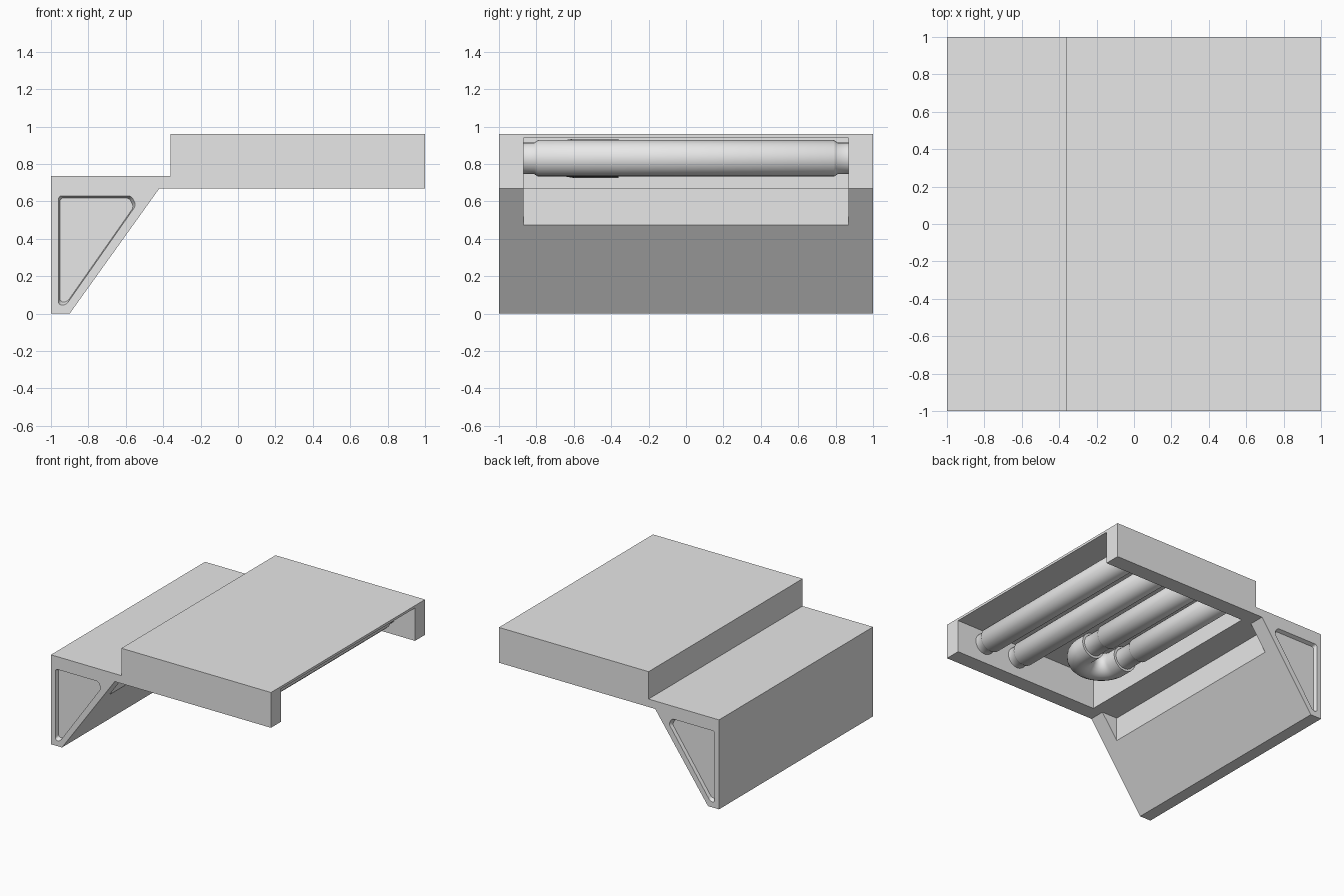
import bpy, bmesh, math
from mathutils import Vector

cube = bpy.data.objects.get("Cube")
if cube:
    bpy.data.objects.remove(cube, do_unlink=True)

grey = bpy.data.materials.new("plain_grey")
grey.use_nodes = True
grey.diffuse_color = (0.8, 0.8, 0.8, 1)
grey.node_tree.nodes["Principled BSDF"].inputs["Base Color"].default_value = (0.8, 0.8, 0.8, 1)


def prism(name, profile, y0, y1, rounding=0, end_scale=1):
    """Extrude an (x, z) profile along y, with optional rounded corners and draft."""
    bm = bmesh.new()
    face = bm.faces.new([bm.verts.new((x, y0, z)) for x, z in profile])
    if rounding:
        bmesh.ops.bevel(bm, geom=bm.verts[:], offset=rounding, segments=4,
                        affect='VERTICES', profile=0.5)
        face = bm.faces[0] if not bm.faces.ensure_lookup_table() else face
    centre = face.calc_center_median()
    out = bmesh.ops.extrude_face_region(bm, geom=[face])
    for v in [g for g in out["geom"] if isinstance(g, bmesh.types.BMVert)]:
        v.co = centre + (v.co - centre) * end_scale
        v.co.y = y1
    bmesh.ops.recalc_face_normals(bm, faces=bm.faces[:])
    mesh = bpy.data.meshes.new(name)
    bm.to_mesh(mesh)
    bm.free()
    obj = bpy.data.objects.new(name, mesh)
    mesh.materials.append(grey)
    bpy.context.collection.objects.link(obj)
    return obj


def cut(target, cutter):
    """Subtract the cutter and discard it."""
    mod = target.modifiers.new("cut", 'BOOLEAN')
    mod.operation, mod.solver, mod.object = 'DIFFERENCE', 'EXACT', cutter
    bpy.context.view_layer.objects.active = target
    bpy.ops.object.modifier_apply(modifier=mod.name)
    bpy.data.objects.remove(cutter, do_unlink=True)


def box_profile(x0, x1, z0, z1):
    return [(x0, z0), (x1, z0), (x1, z1), (x0, z1)]


def pipe(name, stations):
    """Round pipe through (x, y, radius) stations at the pipe height."""
    curve = bpy.data.curves.new(name, 'CURVE')
    curve.dimensions = '3D'
    curve.bevel_depth, curve.bevel_resolution = 1, 8
    curve.use_fill_caps = True
    spline = curve.splines.new('POLY')
    spline.points.add(len(stations) - 1)
    for p, (x, y, r) in zip(spline.points, stations):
        p.co, p.radius = (x, y, PIPE_Z, 1), r
    curve.materials.append(grey)
    obj = bpy.data.objects.new(name, curve)
    bpy.context.collection.objects.link(obj)
    bpy.ops.object.select_all(action='DESELECT')
    obj.select_set(True)
    bpy.context.view_layer.objects.active = obj
    bpy.ops.object.convert(target='MESH')
    bpy.ops.object.shade_smooth_by_angle(angle=math.radians(35))


# Stepped body with a wedge-shaped leg
body = prism("stepped_body", [(-1, 0), (-0.9, 0), (-0.42, 0.67), (1, 0.67), (1, 0.96),
                              (-0.36, 0.96), (-0.36, 0.735), (-1, 0.735)], -1, 1)

# Open cavity under the deck, continuing into the sloped leg
INNER = 0.87
cut(body, prism("cavity_cutter", [(-0.56, 0.4), (1.1, 0.4), (1.1, 0.94), (-0.33, 0.94),
                                  (-0.33, 0.67), (-0.56, 0.67)], -INNER, INNER))

# Shallow rounded triangular panels on both sides of the leg
panel = [(-0.96, 0.63), (-0.57, 0.63), (-0.545, 0.58), (-0.92, 0.045), (-0.96, 0.045)]
for side in (-1, 1):
    cut(body, prism("panel_cutter", panel, side, side * 0.97, 0.018, 0.95))
    
# Pipes across the cavity
PIPE_Z, R, NECK = 0.83, 0.098, 0.085


def straight_pipe(name, x, start, body_start):
    pipe(name, [(x, start, NECK), (x, body_start - 0.01, NECK), (x, body_start, R - 0.006),
                (x, body_start + 0.01, R), (x, 0.79, R), (x, 0.8, R - 0.006),
                (x, 0.81, NECK), (x, INNER, NECK)])


straight_pipe("outer_pipe", 0.74, -INNER, -0.8)
straight_pipe("middle_pipe", 0.42, -INNER, -0.8)
straight_pipe("bend_pipe_right", 0.1, -0.4, -0.2)
straight_pipe("bend_pipe_left", -0.21, -0.4, -0.2)

# U-shaped bend joining the two short pipes
mid, radius, y_bend, ER = -0.055, 0.155, -0.45, 0.104
arc = [(mid + radius * math.cos(a), y_bend - radius * math.sin(a), ER)
       for a in (math.pi * i / 20 for i in range(21))]
pipe("u_bend", [(mid + radius, -0.36, ER)] + arc + [(mid - radius, -0.36, ER)])
